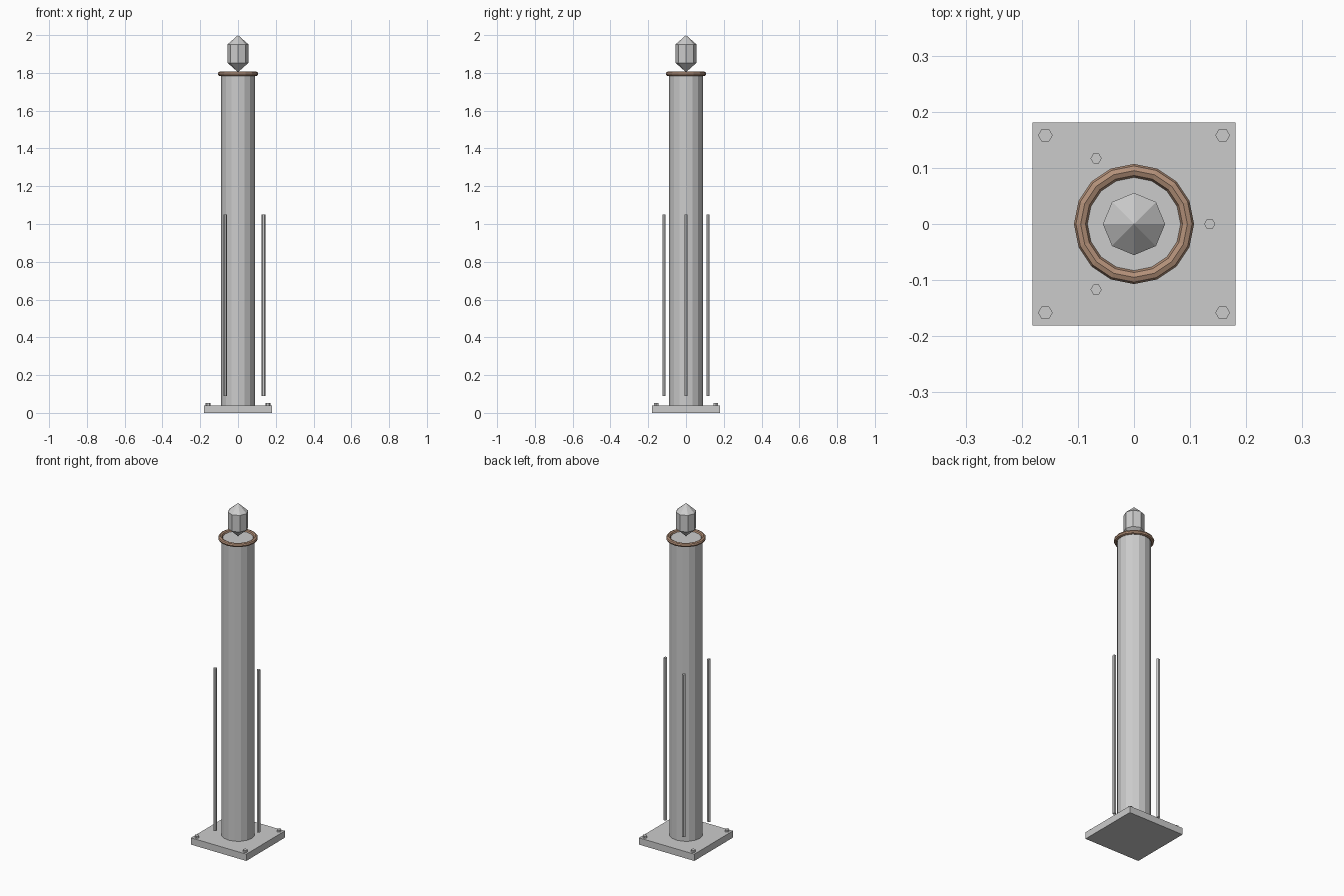
import bpy
from math import cos, sin, pi, radians

if "Cube" in bpy.data.objects:
    bpy.data.objects.remove(bpy.data.objects["Cube"])


def prism(name, sides, radius, z0, z1, x=0.0, y=0.0):
    # upright prism with a corner pointing along +x
    bpy.ops.mesh.primitive_cylinder_add(
        vertices=sides, radius=radius, depth=z1 - z0,
        location=(x, y, (z0 + z1) / 2), rotation=(0, 0, radians(90)))
    bpy.context.object.name = name
    return bpy.context.object


# square base plate
bpy.ops.mesh.primitive_cube_add(size=1, location=(0, 0, 0.02))
base = bpy.context.object
base.name = "base_plate"
base.scale = (0.362, 0.362, 0.04)

# hex bolts in the plate corners
for sx in (-1, 1):
    for sy in (-1, 1):
        prism("base_bolt", 6, 0.013, 0.035, 0.052, sx * 0.158, sy * 0.158)

# main column
prism("column", 16, 0.09, 0.04, 1.795)

# three free-standing rods around the column
for i in range(3):
    a = i * 2 * pi / 3
    prism("side_rod", 6, 0.01, 0.09, 1.05, 0.135 * cos(a), 0.135 * sin(a))

# copper ring around the column top
bpy.ops.mesh.primitive_torus_add(
    major_segments=16, minor_segments=8, major_radius=0.095,
    minor_radius=0.012, location=(0, 0, 1.795))
ring = bpy.context.object
ring.name = "top_ring"
copper = bpy.data.materials.new("copper")
copper.diffuse_color = (0.45, 0.28, 0.19, 1)
copper.use_nodes = True
copper.node_tree.nodes["Principled BSDF"].inputs["Base Color"].default_value = copper.diffuse_color
ring.data.materials.append(copper)

# faceted double-cone finial
bpy.ops.mesh.primitive_uv_sphere_add(
    segments=8, ring_count=2, radius=1, location=(0, 0, 1.902))
finial = bpy.context.object
finial.name = "finial"
finial.scale = (0.064, 0.064, 0.098)
